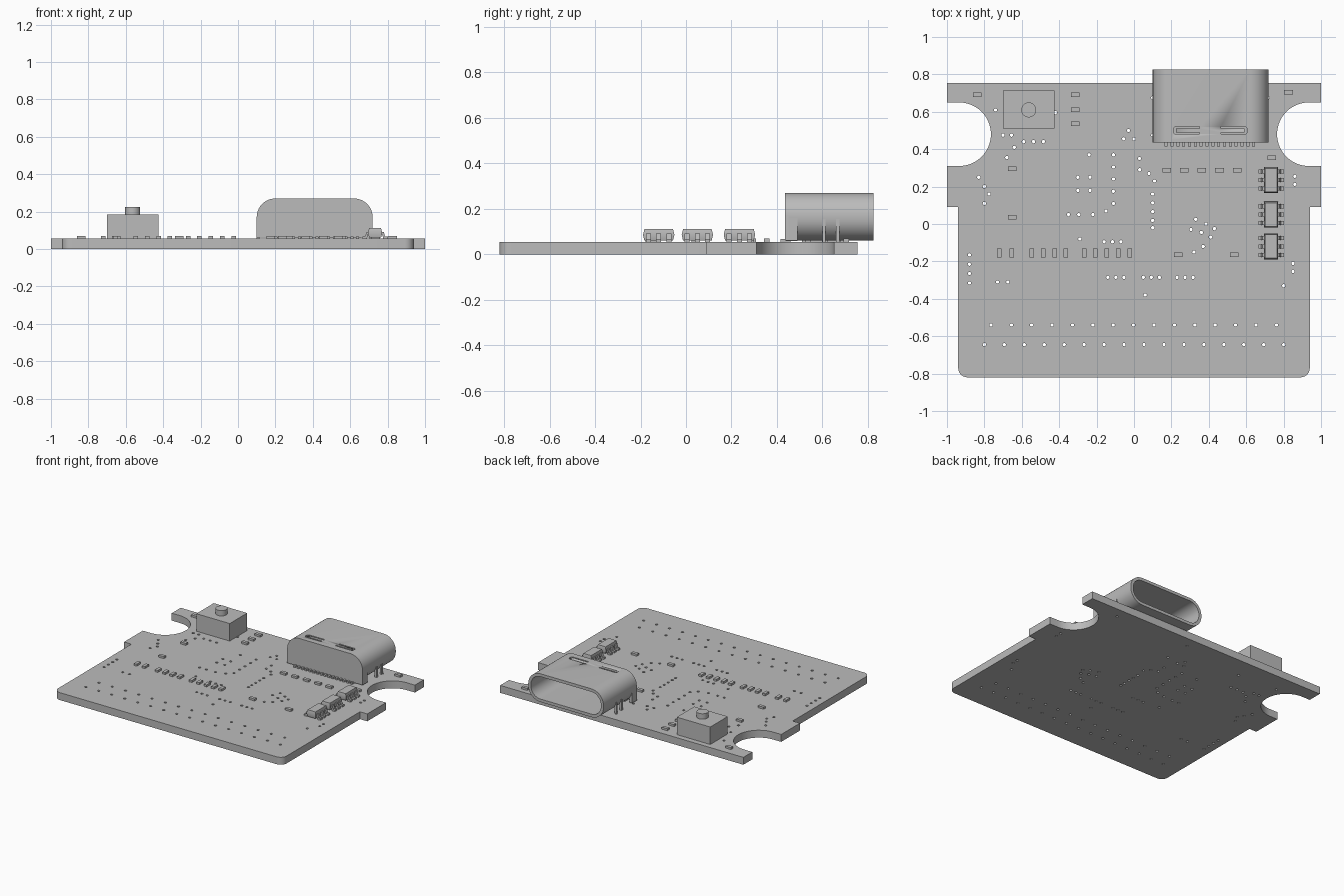
import bpy, bmesh
from math import cos, sin, pi, radians
from mathutils import Matrix

if "Cube" in bpy.data.objects:
    bpy.data.objects.remove(bpy.data.objects["Cube"])

TOP = 0.055  # upper face of the board

grey = bpy.data.materials.new("plain grey")
grey.use_nodes = True
grey.diffuse_color = (0.5, 0.5, 0.5, 1)
grey.node_tree.nodes["Principled BSDF"].inputs["Base Color"].default_value = (0.5, 0.5, 0.5, 1)


def finish(ob):
    ob.data.materials.clear()
    ob.data.materials.append(grey)
    bpy.ops.object.select_all(action="DESELECT")
    ob.select_set(True)
    bpy.context.view_layer.objects.active = ob
    bpy.ops.object.shade_smooth_by_angle(angle=radians(30))
    return ob


def make(name, bm):
    bmesh.ops.recalc_face_normals(bm, faces=bm.faces)
    mesh = bpy.data.meshes.new(name)
    bm.to_mesh(mesh)
    bm.free()
    ob = bpy.data.objects.new(name, mesh)
    bpy.context.collection.objects.link(ob)
    return finish(ob)


def add_box(bm, x, y, z):
    """Box between the (low, high) limits on each axis."""
    mid = [sum(a) / 2 for a in (x, y, z)]
    size = [a[1] - a[0] for a in (x, y, z)]
    bmesh.ops.create_cube(bm, size=1, matrix=Matrix.Translation(mid) @ Matrix.Diagonal((*size, 1)))


def add_loft(bm, rings):
    """Skin successive rings of points and cap both ends."""
    loops = [[bm.verts.new(p) for p in ring] for ring in rings]
    for a, b in zip(loops, loops[1:]):
        for i in range(len(a)):
            j = (i + 1) % len(a)
            bm.faces.new((a[i], a[j], b[j], b[i]))
    bm.faces.new(loops[0])
    bm.faces.new(loops[-1])


def arc(cx, cy, r, start, end, steps):
    angles = [radians(start + (end - start) * i / steps) for i in range(steps + 1)]
    return [(cx + r * cos(a), cy + r * sin(a)) for a in angles]


# Board: half outline mirrored, with plated through holes
half = [(0, 0.755), (1, 0.755), (1, 0.65)]
half += arc(0.935, 0.48, 0.17, 90, 270, 32)
half += [(1, 0.31), (1, 0.09), (0.94, 0.09)]
half += arc(0.89, -0.77, 0.05, 0, -90, 8)
outline = half + [(-x, y) for x, y in reversed(half[1:])]

# Rows of holes: start x, y, step x, y, count
hole_rows = [
    (-0.765, -0.54, 0.109, 0, 15), (-0.8, -0.645, 0.1067, 0, 16),
    (-0.11, 0.37, 0, -0.065, 5), (-0.3, 0.25, 0, -0.07, 2), (-0.235, 0.25, 0, -0.07, 2),
    (-0.59, 0.44, 0.053, 0, 3), (-0.7, 0.475, 0.045, 0, 2), (-0.35, 0.05, 0.055, 0, 2),
    (-0.16, -0.095, 0.045, 0, 3), (-0.88, -0.165, 0, -0.05, 4), (-0.73, -0.31, 0.055, 0, 2),
    (-0.14, -0.285, 0.043, 0, 3), (0.05, -0.285, 0.043, 0, 3), (0.23, -0.285, 0.043, 0, 3),
    (0.1, 0.16, 0, -0.047, 4), (0.86, 0.255, 0, -0.043, 2), (0.85, -0.21, 0, -0.043, 2),
    (0.03, 0.35, 0, -0.06, 2), (-0.055, 0.455, 0.055, 0, 2), (0.1, 0.675, 0.615, 0, 2),
]
holes = [(x + i * dx, y + i * dy) for x, y, dx, dy, n in hole_rows for i in range(n)]
holes += [
    (-0.74, 0.61), (-0.64, 0.41), (-0.68, 0.355), (-0.83, 0.25), (-0.8, 0.2), (-0.775, 0.16),
    (-0.8, 0.11), (-0.42, 0.595), (-0.24, 0.37), (-0.15, 0.07), (-0.22, 0.05), (-0.29, -0.08),
    (-0.03, 0.5), (0.08, 0.27), (0.11, 0.23), (0.1, -0.02), (0.33, 0.025), (0.385, 0),
    (0.305, -0.03), (0.36, -0.045), (0.43, -0.025), (0.41, -0.07), (0.37, -0.12), (0.32, -0.15),
    (0.8, -0.33), (0.06, -0.38), (0.1, 0.475),
]
curve = bpy.data.curves.new("board_outline", "CURVE")
curve.dimensions, curve.fill_mode, curve.extrude = "2D", "BOTH", TOP / 2
for loop in [outline] + [arc(x, y, 0.009, 0, 330, 11) for x, y in holes]:
    spline = curve.splines.new("POLY")
    spline.points.add(len(loop) - 1)
    for point, (x, y) in zip(spline.points, loop):
        point.co = (x, y, 0, 1)
    spline.use_cyclic_u = True
board = bpy.data.objects.new("circuit_board", curve)
board.location.z = TOP / 2
bpy.context.collection.objects.link(board)
bpy.context.view_layer.objects.active = board
board.select_set(True)
bpy.ops.object.convert(target="MESH")
finish(bpy.context.view_layer.objects.active)

# Push button
bm = bmesh.new()
add_box(bm, (-0.7, -0.425), (0.51, 0.715), (TOP, 0.185))
make("button_housing", bm)
bm = bmesh.new()
plunger = arc(-0.563, 0.61, 0.04, 0, 345, 23)
add_loft(bm, [[(x, y, z) for x, y in plunger] for z in (0.185, 0.225)])
make("button_plunger", bm)


# Connector shell: hollow rounded sleeve, open to the back
def sleeve(y, inset):
    r, cx, low, high = 0.1 - inset, 0.41, 0.06 + inset, 0.27 - inset
    pts = []
    for sx, cz, start in ((1, high - r, 0), (-1, high - r, 90), (-1, low + r, 180), (1, low + r, 270)):
        pts += arc(cx + sx * 0.21, cz, r, start, start + 90, 10)
    return [(x, y, z) for x, z in pts]


bm = bmesh.new()
add_loft(bm, [sleeve(0.45, 0), sleeve(0.825, 0), sleeve(0.825, 0.022), sleeve(0.465, 0.022)])
shell = make("connector_shell", bm)

# U-shaped spring slots in the shell roof
bm = bmesh.new()
for cx, s in ((0.28, 1), (0.535, -1)):
    u = [(0.07, 0.02), (-0.06, 0.02), (-0.07, 0.01), (-0.07, -0.01), (-0.06, -0.02), (0.07, -0.02),
         (0.07, -0.01), (-0.055, -0.01), (-0.055, 0.01), (0.07, 0.01)]
    add_loft(bm, [[(cx + s * x, 0.5 + y, z) for x, y in u] for z in (0.24, 0.3)])
cutter = make("slot_cutter", bm)
cutter.hide_render = True
cut = shell.modifiers.new("slots", "BOOLEAN")
cut.object, cut.operation, cut.solver = cutter, "DIFFERENCE", "EXACT"
bpy.context.view_layer.objects.active = shell
bpy.ops.object.modifier_apply(modifier="slots")
bpy.data.objects.remove(cutter)

# Flat closing plate with a square foot
bm = bmesh.new()
plate = [(0.1, 0.062), (0.72, 0.062)] + arc(0.62, 0.17, 0.1, 0, 90, 10) + arc(0.2, 0.17, 0.1, 90, 180, 10)
add_loft(bm, [[(x, y, z) for x, z in plate] for y in (0.435, 0.45)])
for x in (0.1, 0.7):
    add_box(bm, (x, x + 0.02), (0.44, 0.49), (0.062, 0.17))
make("connector_end_plate", bm)

# Shell mounting legs
bm = bmesh.new()
for x in (0.1, 0.704):
    for y in (0.6, 0.66):
        add_box(bm, (x, x + 0.016), (y, y + 0.014), (TOP, 0.155))
make("connector_legs", bm)

# Connector contacts and the insulator beneath them
bm = bmesh.new()
for i in range(16):
    x = 0.172 + i * 0.0312
    add_box(bm, (x - 0.008, x + 0.008), (0.415, 0.46), (TOP, 0.068))
make("connector_contacts", bm)
bm = bmesh.new()
add_box(bm, (0.16, 0.66), (0.44, 0.49), (TOP + 0.003, 0.085))
make("connector_insulator", bm)


# Six-lead chips with tapered bodies and bent leads
def chip_ring(cy, z, inset):
    hx, hy = 0.038 - inset, 0.069 - inset
    return [(0.733 + a * hx, cy + b * hy, z) for a, b in ((-1, -1), (1, -1), (1, 1), (-1, 1))]


lead = [(0.03, 0.092), (0.046, 0.092), (0.053, 0.068), (0.068, 0.068),
        (0.068, TOP), (0.044, TOP), (0.037, 0.08), (0.03, 0.08)]
for n, cy in enumerate((0.235, 0.05, -0.12)):
    bm = bmesh.new()
    add_loft(bm, [chip_ring(cy, 0.061, 0.006), chip_ring(cy, 0.086, 0), chip_ring(cy, 0.111, 0.006)])
    make(f"chip_body_{n + 1}", bm)
    bm = bmesh.new()
    for side in (-1, 1):
        for k in (-1, 0, 1):
            y = cy + k * 0.045
            add_loft(bm, [[(0.733 + side * x, yy, z) for x, z in lead] for yy in (y - 0.011, y + 0.011)])
    make(f"chip_leads_{n + 1}", bm)

# Small passive parts, lying across or along the board
across = [(-0.838, 0.69), (0.826, 0.705), (-0.315, 0.69), (-0.315, 0.61), (-0.315, 0.535),
          (-0.65, 0.295), (-0.65, 0.037), (0.737, 0.355), (0.237, -0.165), (0.535, -0.165)]
across += [(0.175 + i * 0.094, 0.288) for i in range(5)]
along = [(x, -0.155) for x in (-0.72, -0.653)]
along += [(start + i * 0.061, -0.155) for start, n in ((-0.547, 4), (-0.267, 5)) for i in range(n)]
bm = bmesh.new()
for spots, hx, hy in ((across, 0.023, 0.012), (along, 0.012, 0.023)):
    for x, y in spots:
        add_box(bm, (x - hx, x + hx), (y - hy, y + hy), (TOP, 0.07))
make("passive_parts", bm)
